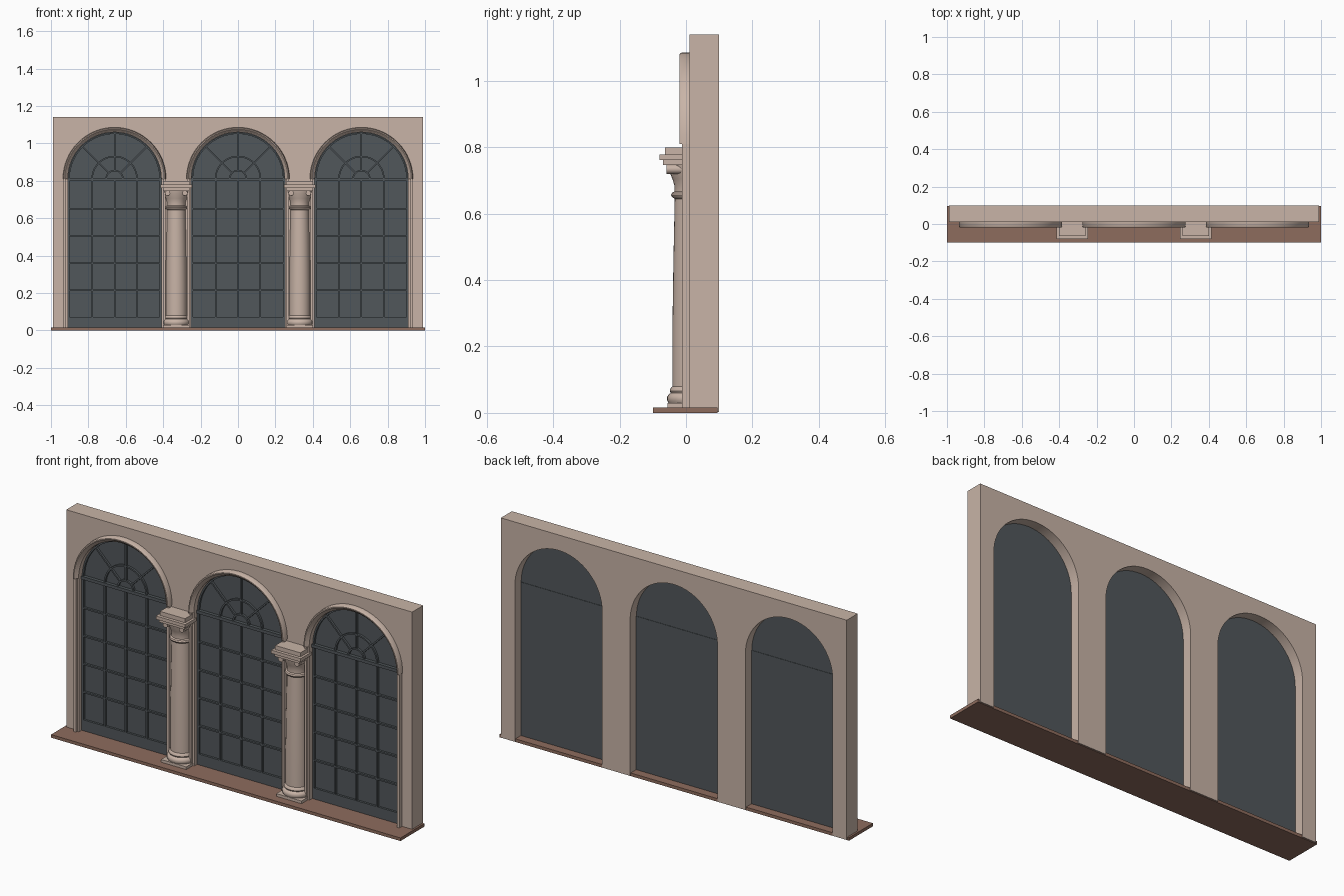
import bpy, math

cube = bpy.data.objects.get("Cube")
if cube:
    bpy.data.objects.remove(cube, do_unlink=True)


def material(name, rgb):
    m = bpy.data.materials.new(name)
    m.use_nodes = True
    m.diffuse_color = (*rgb, 1)
    m.node_tree.nodes["Principled BSDF"].inputs["Base Color"].default_value = (*rgb, 1)
    return m


STONE = material("pale stone", (0.58, 0.455, 0.385))
DARK = material("dark window", (0.083, 0.095, 0.104))
FLOOR = material("brown paving", (0.27, 0.15, 0.11))

R, SPRING = 0.25, 0.81           # arch radius and springing height
BAYS = (-0.66, 0, 0.66)
COLUMN_Y = 0.015


def build(name, verts, faces, mat, smooth=False):
    mesh = bpy.data.meshes.new(name)
    mesh.from_pydata(verts, [], faces)
    mesh.materials.append(mat)
    ob = bpy.data.objects.new(name, mesh)
    bpy.context.collection.objects.link(ob)
    bpy.ops.object.select_all(action='DESELECT')
    ob.select_set(True)
    bpy.context.view_layer.objects.active = ob
    bpy.ops.object.mode_set(mode='EDIT')
    bpy.ops.mesh.select_all(action='SELECT')
    bpy.ops.mesh.normals_make_consistent(inside=False)
    bpy.ops.object.mode_set(mode='OBJECT')
    if smooth:
        bpy.ops.object.shade_smooth_by_angle(angle=math.radians(35))
    return ob


def prism(name, outline, y0, y1, mat, smooth=False):
    """Extrude an x-z outline from y0 to y1."""
    n = len(outline)
    verts = [(x, y, z) for y in (y0, y1) for x, z in outline]
    faces = [tuple(range(n)), tuple(range(2 * n - 1, n - 1, -1))]
    faces += [(i, (i + 1) % n, (i + 1) % n + n, i + n) for i in range(n)]
    return build(name, verts, faces, mat, smooth)


def box(name, x0, x1, y0, y1, z0, z1, mat):
    return prism(name, [(x0, z0), (x1, z0), (x1, z1), (x0, z1)], y0, y1, mat)


def arc(cx, r, steps=32):
    """Half circle from left to right over the springing line."""
    return [(cx - r * math.cos(math.pi * i / steps),
             SPRING + r * math.sin(math.pi * i / steps)) for i in range(steps + 1)]


def arch_sweep(name, cx, profile, mat, steps=32):
    """Sweep a closed (radius, y) profile along the half circle."""
    n = len(profile)
    verts = []
    for i in range(steps + 1):
        a = math.pi * i / steps
        verts += [(cx - r * math.cos(a), y, SPRING + r * math.sin(a)) for r, y in profile]
    faces = [(i * n + j, i * n + (j + 1) % n, (i + 1) * n + (j + 1) % n, (i + 1) * n + j)
             for i in range(steps) for j in range(n)]
    faces += [tuple(range(n)), tuple(range(steps * n, steps * n + n))]
    return build(name, verts, faces, mat, True)


def lathe(name, cx, cy, profile, mat, steps=32):
    """Turn a (radius, z) profile about a vertical axis."""
    n = len(profile)
    verts = [(cx + r * math.cos(math.tau * i / steps), cy + r * math.sin(math.tau * i / steps), z)
             for i in range(steps) for r, z in profile]
    faces = [(i * n + j, (i + 1) % steps * n + j, (i + 1) % steps * n + j + 1, i * n + j + 1)
             for i in range(steps) for j in range(n - 1)]
    faces += [tuple(i * n for i in range(steps)), tuple(i * n + n - 1 for i in range(steps))]
    return build(name, verts, faces, mat, True)


# Paving slab and arcade wall
box("paving_slab", -1, 1, -0.1, 0.095, 0, 0.016, FLOOR)
outline = [(-0.99, 0.003)]
for cx in BAYS:
    outline += [(cx - R, 0.003)] + arc(cx, R) + [(cx + R, 0.003)]
outline += [(0.99, 0.003), (0.99, 1.14), (-0.99, 1.14)]
prism("arcade_wall", outline, 0.01, 0.1, STONE, True)


def bar(name, cx, x0, x1, z0, z1):
    box(name, cx + x0, cx + x1, 0.022, 0.036, z0, z1, DARK)


for cx in BAYS:
    # Stepped arch moulding and jambs
    arch_sweep("arch_moulding", cx, [(R, 0.012), (R, -0.004), (0.258, -0.01), (0.261, -0.016),
                                     (0.266, -0.02), (0.271, -0.02), (0.275, -0.014),
                                     (0.276, 0.012)], STONE)
    for s in (-1, 1):
        for name, a, b, y in (("inner_jamb", R, 0.26, 0), ("outer_jamb", 0.26, 0.272, -0.012)):
            x0, x1 = sorted((cx + s * a, cx + s * b))
            box(name, x0, x1, y, 0.012, 0.014, SPRING, STONE)

    # Glazing panels
    box("door_panel", cx - R, cx + R, 0.033, 0.05, 0.016, SPRING, DARK)
    prism("fanlight_panel", arc(cx, R), 0.033, 0.048, DARK, True)

    # Door frame and glazing bars
    bar("bottom_rail", cx, -R, R, 0.016, 0.072)
    box("transom", cx - R, cx + R, 0.016, 0.036, 0.8, 0.816, DARK)
    for s in (-1, 1):
        bar("stile", cx, s * 0.245 - 0.005, s * 0.245 + 0.005, 0.016, SPRING)
    for x in (-0.12, 0, 0.12):
        bar("upright_bar", cx, x - 0.004, x + 0.004, 0.07, 0.802)
    for i in range(4):
        z = 0.215 + 0.145 * i
        bar("cross_bar", cx, -R, R, z - 0.004, z + 0.004)

    # Fanlight rings and spokes
    for r in (0.045, 0.12, 0.244):
        arch_sweep("fanlight_ring", cx, [(r - 0.004, 0.036), (r - 0.004, 0.022),
                                         (r + 0.004, 0.022), (r + 0.004, 0.036)], DARK)
    for k in (1, 2, 3):
        a = k * math.pi / 4
        c, s = math.cos(a), math.sin(a)
        prism("fanlight_spoke", [(cx + r * c - w * s, SPRING + r * s + w * c)
                                 for r, w in ((0.045, -0.004), (0.245, -0.004),
                                              (0.245, 0.004), (0.045, 0.004))],
              0.022, 0.036, DARK)

# Engaged columns between the bays
SHAFT = [(0.068, 0.03), (0.072, 0.038), (0.072, 0.048), (0.067, 0.056), (0.061, 0.06),
         (0.064, 0.066), (0.063, 0.072), (0.056, 0.08), (0.056, 0.25), (0.053, 0.45),
         (0.049, 0.645), (0.057, 0.65), (0.06, 0.656), (0.057, 0.663), (0.05, 0.667),
         (0.05, 0.685), (0.056, 0.705), (0.066, 0.73), (0.069, 0.748)]
for cx in (-0.33, 0.33):
    box("column_plinth", cx - 0.072, cx + 0.072, -0.055, 0.05, 0.014, 0.03, STONE)
    lathe("column", cx, COLUMN_Y, SHAFT, STONE)
    for name, half, front, z0, z1 in (("capital_bed", 0.072, -0.07, 0.746, 0.762),
                                      ("capital_abacus", 0.084, -0.08, 0.762, 0.779),
                                      ("capital_block", 0.072, -0.064, 0.779, 0.8)):
        box(name, cx - half, cx + half, front, 0.012, z0, z1, STONE)
    # Scrolls under the abacus corners
    for s in (-1, 1):
        prism("capital_scroll", [(cx + s * 0.046 + 0.014 * math.cos(math.tau * i / 16),
                                  0.734 + 0.014 * math.sin(math.tau * i / 16))
                                 for i in range(16)], -0.058, 0.01, STONE, True)
